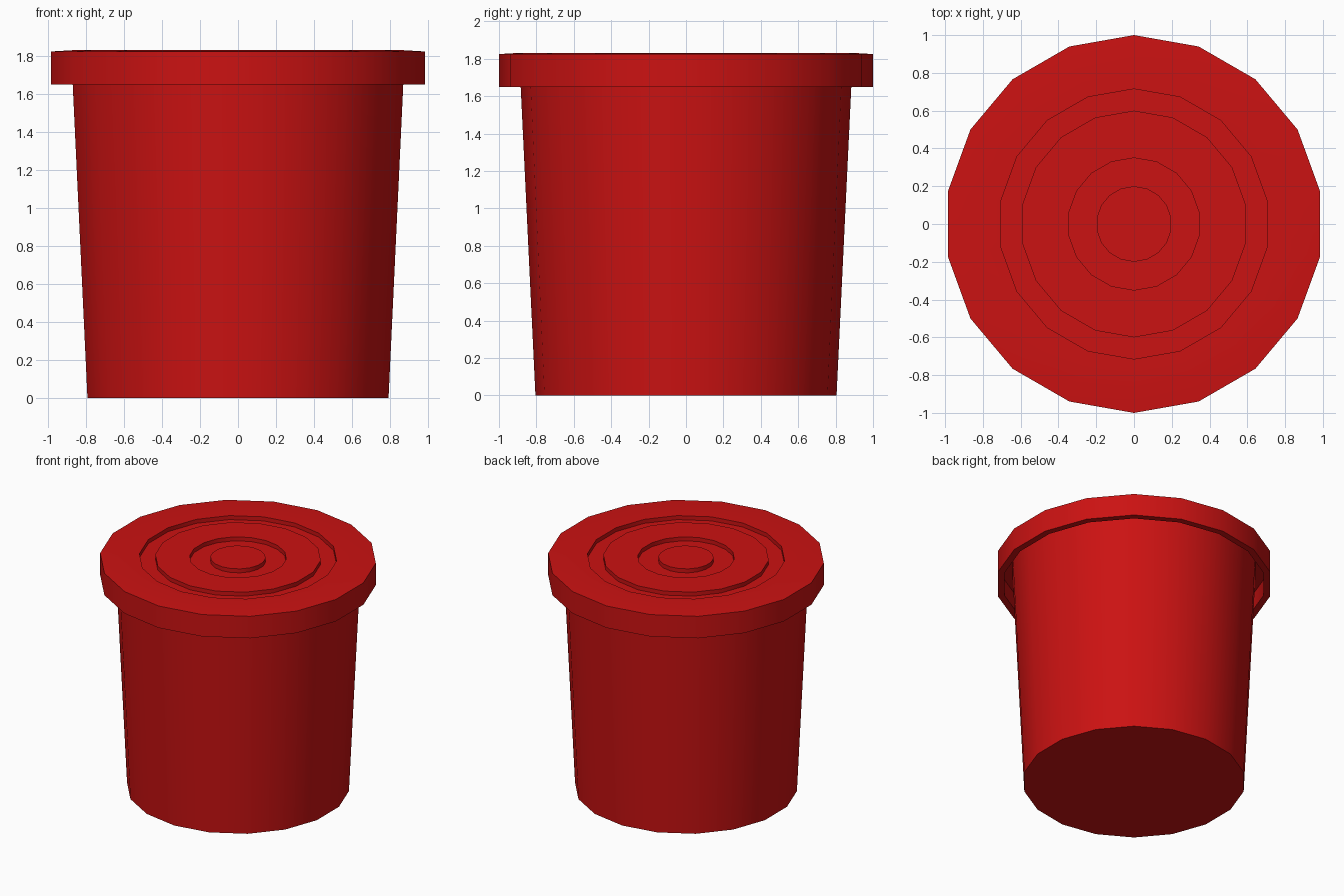
import bpy, bmesh, math

if "Cube" in bpy.data.objects:
    bpy.data.objects.remove(bpy.data.objects["Cube"])

SIDES = 18

red = bpy.data.materials.new("red_plastic")
red.diffuse_color = (0.6, 0.006, 0.006, 1)
red.use_nodes = True
red.node_tree.nodes["Principled BSDF"].inputs["Base Color"].default_value = red.diffuse_color


def lathe(name, profile):
    """Spin an (r, z) profile around z; r = 0 at either end closes with a flat cap."""
    bm = bmesh.new()
    rings = []
    for r, z in profile:
        rings.append([bm.verts.new((r * math.cos(a), r * math.sin(a), z))
                      for a in (math.pi / 2 + 2 * math.pi * i / SIDES for i in range(SIDES))])
    for lo, hi in zip(rings, rings[1:]):
        for i in range(SIDES):
            j = (i + 1) % SIDES
            bm.faces.new((lo[i], lo[j], hi[j], hi[i]))
    bm.faces.new(rings[0][::-1])
    bm.faces.new(rings[-1])
    bmesh.ops.recalc_face_normals(bm, faces=bm.faces)
    mesh = bpy.data.meshes.new(name)
    bm.to_mesh(mesh)
    bm.free()
    mesh.materials.append(red)
    obj = bpy.data.objects.new(name, mesh)
    bpy.context.collection.objects.link(obj)
    bpy.ops.object.select_all(action='DESELECT')
    obj.select_set(True)
    bpy.context.view_layer.objects.active = obj
    bpy.ops.object.shade_smooth_by_angle(angle=math.radians(30))
    return obj


# tapered tub, reaching up inside the lid
lathe("tub", [(0.805, 0), (0.89, 1.78)])

# lid: hollow skirt, gently raised top with two ring grooves
TOP, GROOVE = 1.832, 1.80
lathe("lid", [
    (0.89, 1.78), (0.95, 1.78), (0.95, 1.65), (1.0, 1.65), (1.0, 1.825),
    (0.88, TOP),
    (0.715, TOP), (0.715, GROOVE), (0.60, GROOVE), (0.60, TOP),
    (0.35, TOP), (0.35, GROOVE), (0.20, GROOVE), (0.20, TOP),
])
